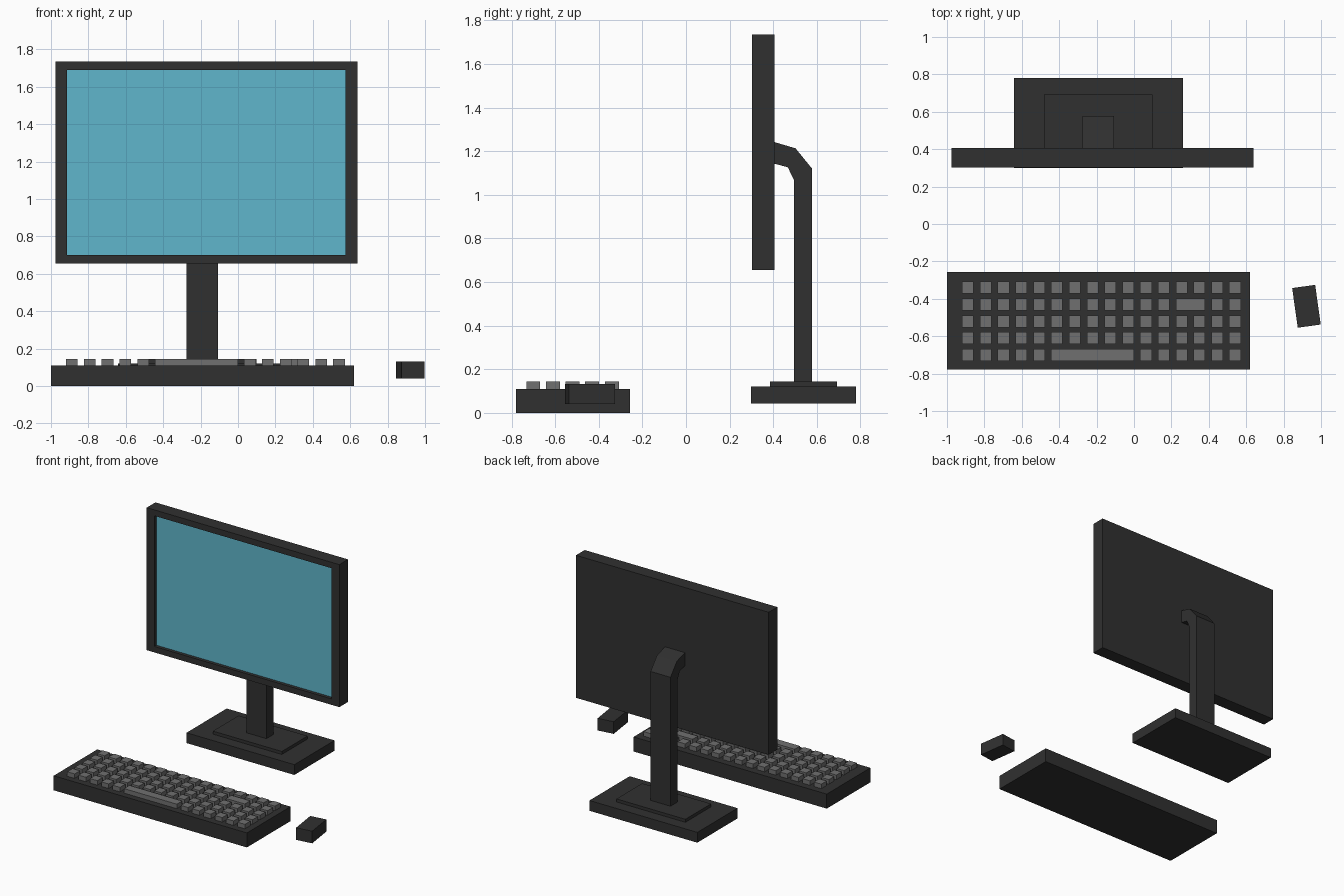
import bpy, bmesh
from math import radians
from mathutils import Matrix, Vector

if "Cube" in bpy.data.objects:
    bpy.data.objects.remove(bpy.data.objects["Cube"])


def material(name, color):
    m = bpy.data.materials.new(name)
    m.diffuse_color = (*color, 1)
    m.use_nodes = True
    m.node_tree.nodes["Principled BSDF"].inputs["Base Color"].default_value = m.diffuse_color
    return m


DARK = material("dark_plastic", (0.03, 0.03, 0.03))
KEY = material("key_grey", (0.16, 0.16, 0.16))
BLUE = material("screen_blue", (0.117, 0.468, 0.604))


def finish(name, bm, *mats):
    bmesh.ops.recalc_face_normals(bm, faces=bm.faces)
    me = bpy.data.meshes.new(name)
    bm.to_mesh(me)
    bm.free()
    for m in mats:
        me.materials.append(m)
    ob = bpy.data.objects.new(name, me)
    bpy.context.collection.objects.link(ob)
    return ob


def add_box(bm, x, y, z):
    size = (x[1] - x[0], y[1] - y[0], z[1] - z[0])
    mid = Vector((sum(x) / 2, sum(y) / 2, sum(z) / 2))
    return bmesh.ops.create_cube(
        bm, size=1, matrix=Matrix.Translation(mid) @ Matrix.Diagonal((*size, 1)))["verts"]


def box(name, x, y, z, mat=DARK):
    bm = bmesh.new()
    add_box(bm, x, y, z)
    return finish(name, bm, mat)


# Monitor: front face inset to a bezel, then pushed in as the screen
bm = bmesh.new()
add_box(bm, (-0.977, 0.638), (0.302, 0.406), (0.655, 1.735))
front = min(bm.faces, key=lambda f: f.calc_center_median().y)
bmesh.ops.inset_individual(bm, faces=[front], thickness=0.045)
for v in front.verts:
    v.co.x = -0.913 if v.co.x < -0.17 else 0.574
    v.co.z = 0.70 if v.co.z < 1.2 else 1.69
screen = bmesh.ops.extrude_discrete_faces(bm, faces=[front])["faces"][0]
for v in screen.verts:
    v.co.y += 0.025
screen.material_index = 1
finish("monitor", bm, DARK, BLUE)

# Stand base and raised plate
box("stand_base", (-0.641, 0.263), (0.299, 0.78), (0.042, 0.12))
box("stand_plate", (-0.48, 0.098), (0.385, 0.693), (0.12, 0.143))

# Bent neck: side profile extruded across x
profile = [(0.495, 0.13), (0.578, 0.13), (0.578, 1.12), (0.502, 1.213), (0.40, 1.243),
           (0.40, 1.144), (0.467, 1.126), (0.495, 1.067)]
bm = bmesh.new()
face = bm.faces.new([bm.verts.new((-0.275, y, z)) for y, z in profile])
ext = bmesh.ops.extrude_face_region(bm, geom=[face])["geom"]
for v in ext:
    if isinstance(v, bmesh.types.BMVert):
        v.co.x = -0.108
# extrude_face_region consumes the source face, so restore the first cap if needed
bmesh.ops.holes_fill(bm, edges=[e for e in bm.edges if e.is_boundary], sides=0)
finish("stand_neck", bm, DARK)

# Keyboard body
box("keyboard_body", (-1, 0.62), (-0.779, -0.257), (0, 0.11))

# Keys: five rows of sixteen, with two wide keys
bm = bmesh.new()
half, pitch = 0.031, 0.0952
wide = {(1, 12): 2, (4, 5): 5}
for row in range(5):
    y = -0.34 - row * 0.0901
    col = 0
    while col < 16:
        span = wide.get((row, col), 1)
        x = -0.888 + col * pitch
        add_box(bm, (x - half, x + (span - 1) * pitch + half),
                (y - 0.032, y + 0.032), (0.105, 0.144))
        col += span
finish("keys", bm, KEY)

# Mouse, slightly turned
mouse = box("mouse", (-0.062, 0.062), (-0.107, 0.107), (0.04, 0.132))
mouse.location = (0.922, -0.44, 0)
mouse.rotation_euler.z = radians(8)
